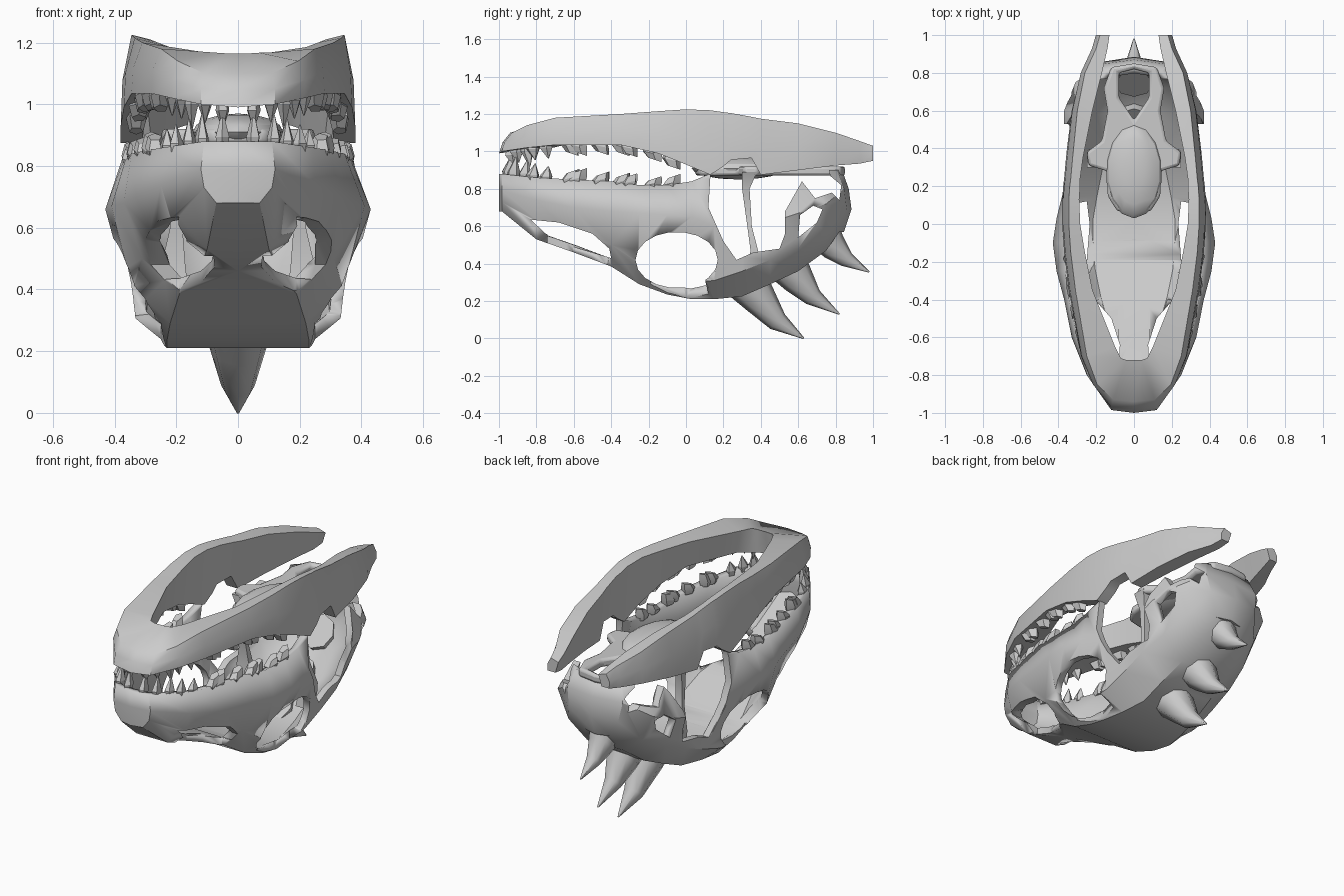
import bpy, bmesh, math, random
from mathutils import Vector, Matrix

if "Cube" in bpy.data.objects:
    bpy.data.objects.remove(bpy.data.objects["Cube"])
random.seed(4)


def make(name, bm, angle=32):
    bmesh.ops.remove_doubles(bm, verts=bm.verts, dist=0.0005)
    bmesh.ops.recalc_face_normals(bm, faces=bm.faces)
    me = bpy.data.meshes.new(name)
    bm.to_mesh(me)
    bm.free()
    ob = bpy.data.objects.new(name, me)
    bpy.context.collection.objects.link(ob)
    bpy.ops.object.select_all(action='DESELECT')
    bpy.context.view_layer.objects.active = ob
    ob.select_set(True)
    bpy.ops.object.shade_smooth_by_angle(angle=math.radians(angle))
    return ob


def add_loft(bm, rings, closed=True, caps=True):
    vs = [[bm.verts.new(p) for p in r] for r in rings]
    n = len(rings[0])
    for a, b in zip(vs, vs[1:]):
        for i in range(n if closed else n - 1):
            j = (i + 1) % n
            bm.faces.new((a[i], a[j], b[j], b[i]))
    if caps:
        bm.faces.new(vs[0])
        bm.faces.new(vs[-1])


def prism(name, pts, lo, hi, axis='x'):
    put = (lambda p, h: (h, p[0], p[1])) if axis == 'x' else (lambda p, h: (p[0], p[1], h))
    bm = bmesh.new()
    add_loft(bm, [[put(p, lo) for p in pts], [put(p, hi) for p in pts]])
    return make(name, bm)


def apply_mod(ob, kind, **kw):
    m = ob.modifiers.new(kind, kind)
    for k, v in kw.items():
        setattr(m, k, v)
    bpy.context.view_layer.objects.active = ob
    bpy.ops.object.modifier_apply(modifier=m.name)


def cut(ob, cutter):
    apply_mod(ob, 'BOOLEAN', object=cutter, operation='DIFFERENCE', solver='EXACT')
    bpy.data.objects.remove(cutter)


def sample(path, y):
    for a, b in zip(path, path[1:]):
        if a[1] <= y <= b[1]:
            t = (y - a[1]) / (b[1] - a[1] + 1e-9)
            return Vector(a).lerp(Vector(b), t)
    return Vector(path[-1])


# skull shell: y, rim x z, cheek x z, lower x z, roof x z
S = [(-.985, .11, .88, .12, .79, .11, .73, .07, .68),
     (-.8, .24, .86, .25, .74, .22, .63, .10, .53),
     (-.6, .30, .85, .33, .70, .28, .58, .13, .46),
     (-.4, .345, .84, .37, .68, .31, .50, .19, .385),
     (-.25, .365, .82, .41, .67, .34, .40, .22, .29),
     (-.1, .37, .82, .43, .66, .34, .33, .23, .235),
     (.03, .37, .84, .41, .65, .335, .30, .23, .21),
     (.15, .36, .89, .38, .6, .33, .31, .21, .21),
     (.3, .34, .89, .36, .6, .325, .36, .18, .225),
     (.45, .32, .89, .37, .62, .32, .42, .17, .29),
     (.6, .28, .89, .37, .67, .29, .48, .15, .36),
     (.75, .21, .9, .31, .72, .24, .56, .12, .47),
     (.84, .15, .9, .18, .8, .16, .69, .09, .57)]
rings = []
for y, *c in S:
    back = (-.03, .005, .02, -.02) if y == .84 else (0, 0, 0, 0)
    half = [(c[2 * i], y + back[i], c[2 * i + 1]) for i in range(4)]
    rings.append(half + [(0, half[3][1], c[7])] + [(-p[0], p[1], p[2]) for p in half[::-1]])
rings.insert(0, [(0, -1.0, p[2]) for p in rings[0]])
rings.append([(0, p[1] + .025, p[2]) for p in rings[-1]])
bm = bmesh.new()
add_loft(bm, rings, closed=False, caps=False)
skull = make("skull_shell", bm)
apply_mod(skull, 'SOLIDIFY', thickness=.04, offset=-1)

# eye, nostril, temple and ear openings
eye = [(-.05 + .22 * math.cos(a), .42 + .15 * math.sin(a))
       for a in [i * math.tau / 18 for i in range(18)]]
nostril = [(-.83, .635), (-.68, .62), (-.5, .56), (-.41, .48), (-.40, .43), (-.6, .49), (-.75, .56)]
temple = [(.155, 1), (.13, .86), (.12, .7), (.2, .52), (.27, .42), (.36, .46), (.5, .48), (.53, .56),
          (.53, .68), (.62, .84), (.69, .75), (.78, .78), (.82, .74), (.83, .82), (.77, .87), (.75, 1)]
ear = [(.6, .54), (.70, .62), (.73, .69), (.68, .71), (.61, .66)]
nose_slot = [(.08, -.74), (.075, -.64), (.12, -.5), (.19, -.42), (.25, -.41), (.25, -.55), (.19, -.74)]
eye_slot = [(.25, -.19), (.235, 0), (.25, .12), (.4, .09), (.4, -.16)]
for outline in (eye, temple, ear):
    cut(skull, prism("side_cutter", outline, -1, 1))
for s in (1, -1):
    cut(skull, prism("nostril_cutter", nostril, s * .085, s * .7))
    for slot, top in ((nose_slot, .63), (eye_slot, .42)):
        cut(skull, prism("slot_cutter", [(s * x, y) for x, y in slot], .1, top, 'z'))

# palate: slab with rear opening, side wings and a rounded front lump
h = [(.09, .07), (.14, .15), (.14, .28), (.24, .31), (.25, .38), (.17, .44), (.14, .6), (.16, .72), (.12, .83)]
out = [(0, .05)] + h + [(0, .85)] + [(-x, y) for x, y in h[::-1]]
palate = prism("palate", out, .87, .92, 'z')
cut(palate, prism("palate_cutter", [(0, .55), (.08, .67), (.08, .8), (0, .82), (-.08, .8), (-.08, .67)], .5, 1.2, 'z'))
apply_mod(palate, 'BEVEL', width=.015, segments=2)
bm = bmesh.new()
bmesh.ops.create_uvsphere(bm, u_segments=14, v_segments=8, radius=1,
                          matrix=Matrix.Translation((0, .28, .91)) @ Matrix.Diagonal((.15, .25, .06, 1)))
make("palate_lump", bm)

# thin inner struts from palate to roof
for s in (1, -1):
    bm = bmesh.new()
    add_loft(bm, [[(s * (x + dx), y + dy, z) for dx, dy in ((-w, -d), (w, -d), (w, d), (-w, d))]
                  for x, y, z, w, d in ((.2, .34, .89, .05, .04), (.19, .32, .8, .02, .02),
                                        (.2, .34, .6, .02, .012), (.21, .365, .47, .04, .02),
                                        (.19, .36, .33, .04, .04))])
    make("inner_strut", bm)

# U-shaped jaw: outer bottom, outer middle, outer top, inner top, inner bottom
J = [[(0, -1, .99), (0, -.98, 1.05), (0, -.94, 1.1), (0, -.72, 1.165), (0, -.75, 1.02)],
     [(.12, -.985, 1.0), (.12, -.97, 1.05), (.11, -.93, 1.1), (.04, -.72, 1.165), (.05, -.74, 1.02)]]
for y, x0, z0, x1, z1, xi in ((-.85, .215, 1.02, .195, 1.14, .07), (-.7, .28, 1.035, .25, 1.18, .10),
                              (-.35, .345, 1.035, .31, 1.2, .22),
                              (-.15, .37, .99, .335, 1.215, .26), (0, .38, .93, .345, 1.225, .285),
                              (.13, .38, .875, .345, 1.22, .29), (.2, .375, .92, .34, 1.21, .285),
                              (.24, .37, .955, .335, 1.205, .285), (.35, .36, .965, .325, 1.185, .27),
                              (.4, .355, .875, .32, 1.175, .26), (.6, .33, .90, .30, 1.15, .22),
                              (.8, .28, .925, .26, 1.10, .17), (.93, .22, .935, .20, 1.055, .14),
                              (1.0, .20, .95, .18, 1.03, .13)):
    yi = -.71 if y == -.85 else -.65 if y == -.7 else y
    zi = 1.167 if y < -.6 else z1 - .015
    J.append([(x0, y, z0), ((x0 + x1) / 2 + .012, y, (z0 + z1) / 2), (x1, y, z1),
              (xi, yi, zi), (xi + .02, yi, z0)])
bm = bmesh.new()
add_loft(bm, [[(-x, y, z) for x, y, z in r] for r in J[:0:-1]] + J)
make("jaw", bm, 40)

# three curved spikes down the centre
bm = bmesh.new()
for path in ([(.32, .31, .12), (.39, .22, .095), (.49, .09, .055), (.63, .0, .004)],
             [(.53, .41, .115), (.6, .32, .09), (.68, .22, .05), (.82, .13, .004)],
             [(.74, .57, .10), (.79, .49, .075), (.86, .42, .042), (.98, .355, .004)]):
    tan = (Vector(path[-1][:2]) - Vector(path[0][:2])).normalized()
    add_loft(bm, [[(r * math.cos(a), y - tan.y * r * math.sin(a), z + tan.x * r * math.sin(a))
                   for a in [k * math.tau / 8 for k in range(8)]] for y, z, r in path])
make("crown_spikes", bm, 45)


# teeth: pointed at the front, blunt and leaning behind
def teeth(name, path, d, inset):
    bm = bmesh.new()
    ys = [-.97, -.94, -.88, -.82, -.75, -.62, -.58, -.46, -.35, -.31, -.18, -.08]
    for k, y in enumerate(ys):
        p = Vector((.05, -.965, path[0][2])) if k == 0 else sample(path, y)
        front = y < -.72
        ht = random.uniform(.06, .1) if front else random.uniform(.035, .05)
        w, tip = (.036, .003) if front else (.052, .036)
        for s in (1, -1):
            c = Vector((s * (p.x - inset * (k > 0)), p.y + inset * .7 * (y < -.85), p.z))
            turn = random.uniform(0, 1)
            add_loft(bm, [[(c.x + ww * .65 * math.cos(a), c.y + lean + ww * math.sin(a),
                            c.z + d * (zz + .012 * math.sin(a) * (zz > 0) * (not front)))
                           for a in [turn + q * math.tau / 5 for q in range(5)]]
                          for ww, zz, lean in ((w * .8, -.02, 0), (w, ht * .15, 0), (tip, ht, .014))])
    make(name, bm, 20)


teeth("jaw_teeth", [r[0] for r in J], -1, .045)
teeth("skull_teeth", [(0, -1, .88)] + [(s[1], s[0], s[2]) for s in S], 1, .025)
